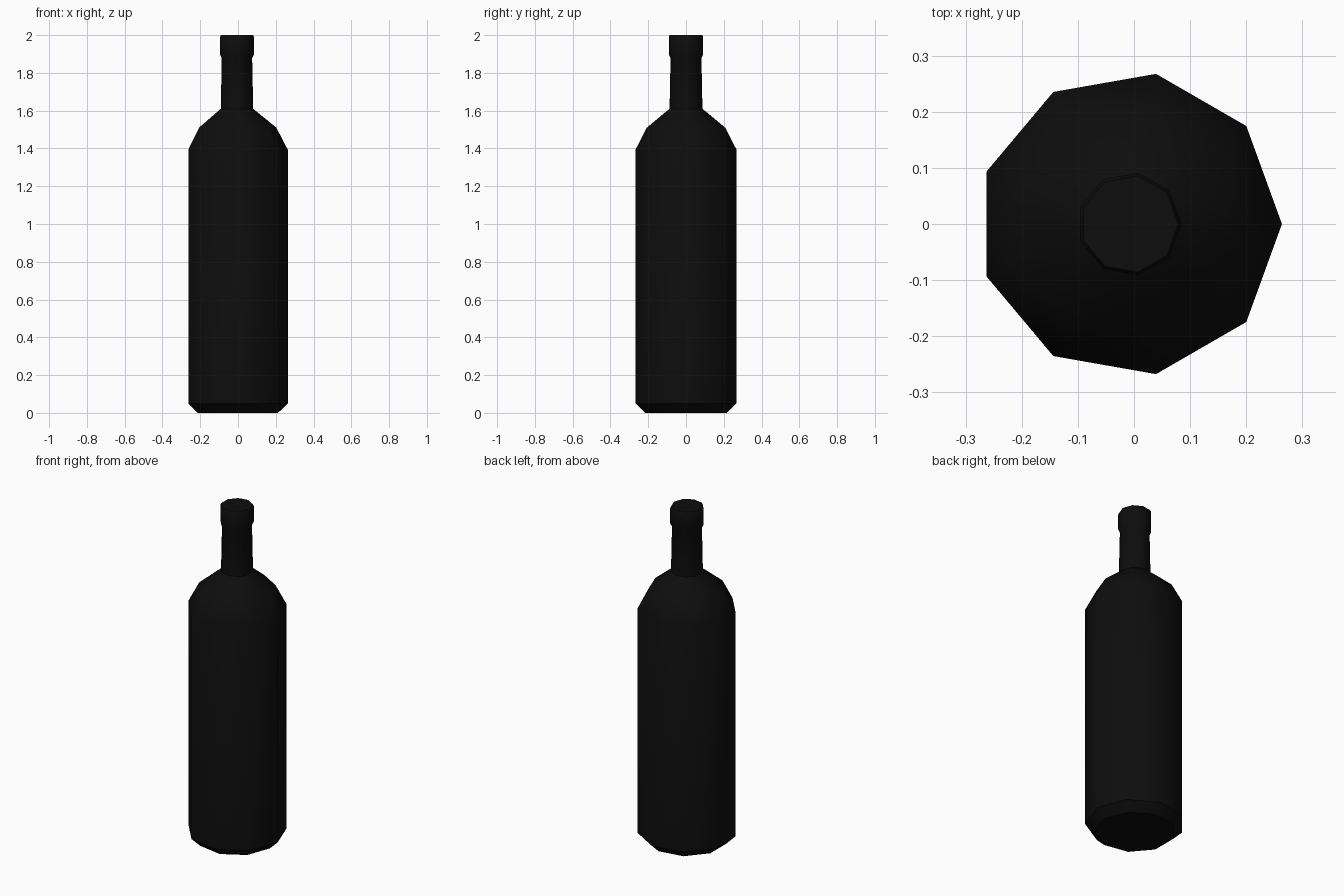
import bpy, bmesh, math

if "Cube" in bpy.data.objects:
    bpy.data.objects.remove(bpy.data.objects["Cube"])

SIDES = 9
CX = -0.008  # the odd side count shifts the axis so that the bounds are centred

# Profile from base to mouth: radius, height
profile = [
    (0.220, 0.0), (0.2717, 0.05),        # bevelled base
    (0.2717, 1.393), (0.211, 1.51),      # straight body, shoulder
    (0.0885, 1.61), (0.083, 1.877),      # neck
    (0.0925, 1.897), (0.0925, 1.99), (0.087, 2.0),  # lip
]

# Lathe the profile into rings, bridge them and cap both ends
bm = bmesh.new()
rings = []
for r, z in profile:
    rings.append([bm.verts.new((CX + r * math.cos(math.tau * i / SIDES),
                                r * math.sin(math.tau * i / SIDES), z))
                  for i in range(SIDES)])
for a, b in zip(rings, rings[1:]):
    for i in range(SIDES):
        j = (i + 1) % SIDES
        bm.faces.new((a[i], a[j], b[j], b[i]))
bm.faces.new(rings[0][::-1])
bm.faces.new(rings[-1])

mesh = bpy.data.meshes.new("bottle")
bm.to_mesh(mesh)
bm.free()
bottle = bpy.data.objects.new("bottle", mesh)
bpy.context.collection.objects.link(bottle)

# Near-black glass
glass = bpy.data.materials.new("dark_glass")
glass.diffuse_color = (0.004, 0.004, 0.004, 1)
glass.use_nodes = True
glass.node_tree.nodes["Principled BSDF"].inputs["Base Color"].default_value = glass.diffuse_color
mesh.materials.append(glass)

# Round sides, crisp base and lip edges
bpy.context.view_layer.objects.active = bottle
bottle.select_set(True)
bpy.ops.object.shade_smooth_by_angle(angle=math.radians(42))
